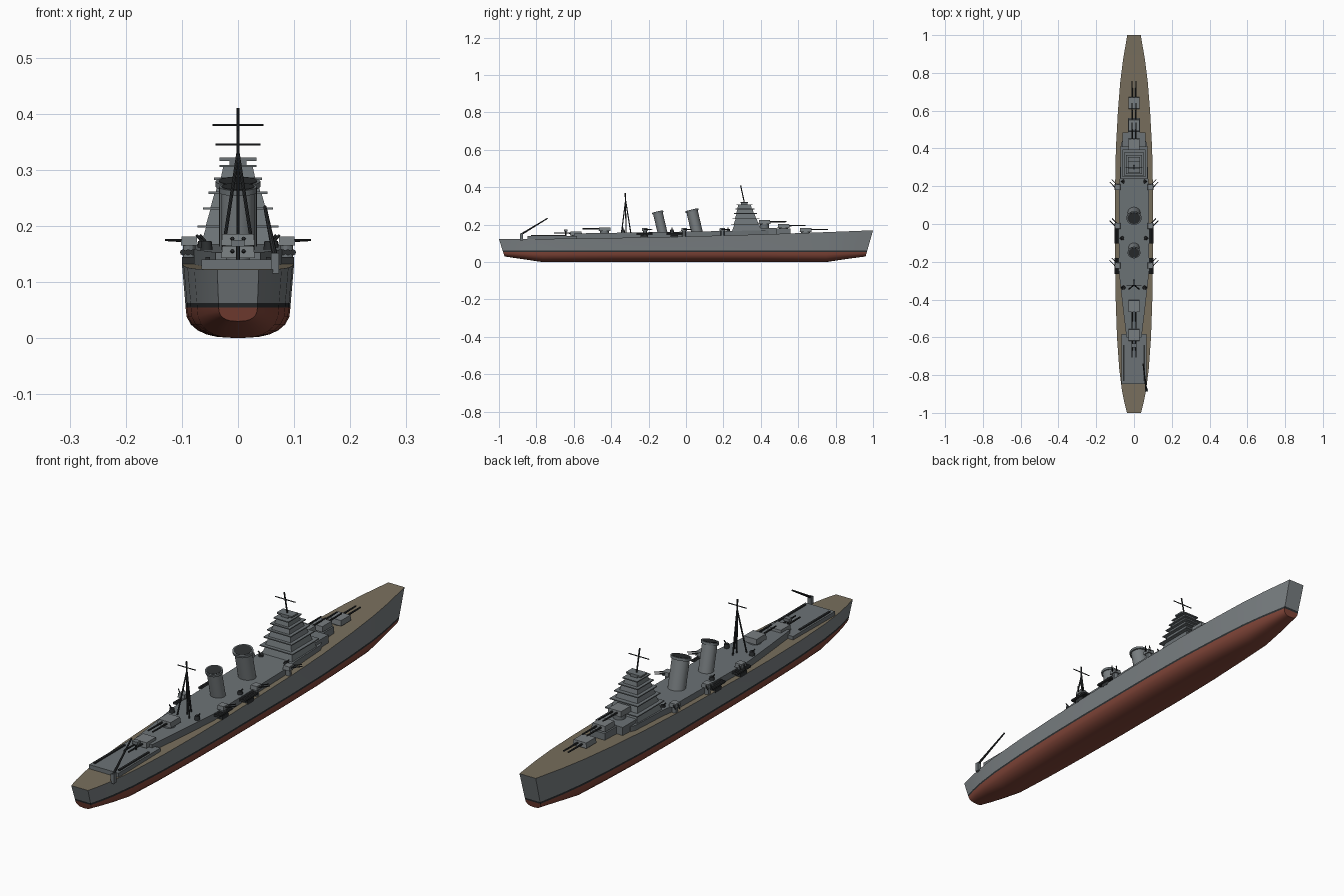
import bpy, bmesh, math
from mathutils import Vector

cube = bpy.data.objects.get("Cube")
if cube:
    bpy.data.objects.remove(cube)


def material(name, rgb):
    m = bpy.data.materials.new(name)
    m.use_nodes = True
    m.diffuse_color = (*rgb, 1)
    m.node_tree.nodes["Principled BSDF"].inputs["Base Color"].default_value = (*rgb, 1)
    return m


GREY = material("hull_grey", (0.19, 0.21, 0.22))
STEEL = material("steel_grey", (0.15, 0.17, 0.18))
DARK = material("dark_metal", (0.025, 0.028, 0.03))
RED = material("bottom_red", (0.22, 0.06, 0.04))
WOOD = material("deck_wood", (0.19, 0.16, 0.11))
made = []


def finish(name, bm, *mats):
    bmesh.ops.recalc_face_normals(bm, faces=bm.faces)
    mesh = bpy.data.meshes.new(name)
    bm.to_mesh(mesh)
    bm.free()
    for m in mats:
        mesh.materials.append(m)
    ob = bpy.data.objects.new(name, mesh)
    bpy.context.collection.objects.link(ob)
    made.append(ob)
    return ob


def box(name, x, y, z0, z1, hx, hy, mat=STEEL, taper=1.0):
    """Box standing on z0, with half sizes hx, hy and a scaled top."""
    bm = bmesh.new()
    bmesh.ops.create_cube(bm, size=2)
    for v in bm.verts:
        k = taper if v.co.z > 0 else 1
        v.co = (x + v.co.x * hx * k, y + v.co.y * hy * k, z1 if v.co.z > 0 else z0)
    return finish(name, bm, mat)


def rod(name, a, b, r1, r2=None, mat=DARK, sides=8, squash=1.0):
    """Round bar from a to b."""
    a, b = Vector(a), Vector(b)
    bm = bmesh.new()
    bmesh.ops.create_cone(bm, cap_ends=True, segments=sides, radius1=r1,
                          radius2=r1 if r2 is None else r2, depth=(b - a).length)
    bmesh.ops.scale(bm, vec=(1, squash, 1), verts=bm.verts)
    d = (b - a).normalized()
    turn = Vector((0, 0, 1)).rotation_difference(d).to_matrix()
    bmesh.ops.rotate(bm, matrix=turn, verts=bm.verts)
    bmesh.ops.translate(bm, vec=(a + b) / 2, verts=bm.verts)
    return finish(name, bm, mat)


def deck_z(y):
    return 0.137 + 0.024 * y + 0.009 * y * y


# Hull: (y, half beam, keel height) stations joined by rounded sections
stations = [(-1, .037, .03), (-.95, .05, .023), (-.88, .064, .014), (-.77, .078, 0),
            (-.6, .09, 0), (-.4, .097, 0), (-.2, .1, 0), (.2, .1, 0), (.4, .096, 0),
            (.6, .085, 0), (.75, .073, 0), (.87, .058, .015), (.94, .046, .023), (1, .036, .03)]
bm = bmesh.new()
rings = []
for y, half, keel in stations:
    top = deck_z(y)
    side = [(half, top), (half * .94, .063), (half * .935, .055)]
    for f in (.7, .45, .25, .12, .04, 0):
        side.append((half * .935 * (1 - (1 - f) ** 2.5) ** .4, keel + (.055 - keel) * f))
    pts = side + [(-x, z) for x, z in side[-2::-1]]
    rake = max(0, abs(y) - .75) / .25 * (.04 if y > 0 else .03)
    rings.append([bm.verts.new((x, y - math.copysign(rake, y) * (top - z) / (top - .03), z))
                  for x, z in pts])
n = len(rings[0])


def band(k):
    k = min(k, n - 2 - k)
    return 3 if k < 0 else min(k, 2)


for r, s in zip(rings, rings[1:]):
    for k in range(n):
        j = (k + 1) % n
        bm.faces.new((r[k], r[j], s[j], s[k])).material_index = band(k)
for r in (rings[0], rings[-1]):
    for k in range(n // 2):
        quad = dict.fromkeys((r[k], r[k + 1], r[n - 2 - k], r[n - 1 - k]))
        bm.faces.new(list(quad)).material_index = min(k, 2)
finish("hull", bm, GREY, DARK, RED, WOOD)


# Long deckhouse following the sheer of the deck
outline = [(-.6, .04), (-.45, .058), (-.27, .078), (.2, .08), (.25, .074), (.42, .07), (.44, .062)]
bm = bmesh.new()
rows = []
for y, w in outline:
    z = .153 + .016 * (y + .6)
    rows.append([bm.verts.new(p) for p in ((w, y, .11), (w, y, z), (-w, y, z), (-w, y, .11))])
for r, s in zip(rows, rows[1:]):
    for k in range(4):
        bm.faces.new((r[k], r[(k + 1) % 4], s[(k + 1) % 4], s[k]))
bm.faces.new(rows[0])
bm.faces.new(rows[-1])
finish("deckhouse", bm, STEEL)

# Aircraft platform with catapult rails
box("aircraft_platform", 0, -.715, .11, .14, .065, .132)
for s in (-1, 1):
    box("catapult_rail", s * .054, -.735, .14, .145, .004, .095, DARK)

# Stepped supports of the forward turrets
box("forward_house", 0, .43, .14, .183, .06, .055)
box("forward_step", 0, .505, .14, .18, .033, .055)


def main_turret(name, y, z, facing, base):
    rod(name + "_barbette", (0, y, base), (0, y, z + .002), .024, mat=STEEL, sides=20)
    t = box(name, 0, y, z, z + .021, .03, .032, GREY, .93)
    for s in (-1, 1):
        rod(name + "_barrel", (s * .01, y + facing * .02, z + .012),
            (s * .01, y + facing * .118, z + .013), .004, .003)


main_turret("bow_turret", .64, .162, 1, .14)
main_turret("second_turret", .522, .183, 1, .15)
main_turret("third_turret", .42, .203, 1, .15)
main_turret("upper_stern_turret", -.435, .165, -1, .14)
main_turret("stern_turret", -.588, .143, -1, .12)
box("stern_light_gun", 0, -.643, .163, .175, .012, .01)
rod("stern_gun_post", (0, -.643, .14), (0, -.643, .165), .004)

# Bridge tower: tapering storeys, each under a wider platform
tiers = [(.165, .2, .072, .085), (.2, .232, .062, .072), (.232, .26, .053, .061),
         (.26, .285, .043, .051), (.285, .308, .033, .042)]
for z0, z1, w, d in tiers:
    y = .325 - (z0 - .165) * .1
    box("bridge_storey", 0, y, z0, z1, w * .93, d * .93, STEEL, .84)
    box("bridge_platform", 0, y, z1 - .003, z1 + .001, w, d, STEEL)
box("range_finder", 0, .312, .316, .322, .033, .02, STEEL)
box("range_finder_base", 0, .312, .306, .318, .015, .018, STEEL)
rod("fore_mast", (0, .312, .318), (0, .292, .41), .003)
rod("fore_yard", (-.045, .298, .38), (.045, .298, .38), .002)

# Raked funnels with rims
for y, z, r, length in ((.06, .155, .034, .128), (-.125, .155, .029, .118)):
    foot = Vector((0, y, z))
    lean = Vector((0, -.23, .97)).normalized()
    head = foot + lean * length
    rod("funnel", foot, head, r, mat=GREY, sides=24, squash=.9)
    rod("funnel_rim", head - lean * .01, head, r * 1.17, mat=STEEL, sides=24, squash=.9)
    rod("funnel_mouth", head, head + lean * .001, r, mat=DARK, sides=24, squash=.9)

# Tripod after mast
rod("after_mast", (0, -.32, .155), (0, -.325, .37), .003)
for s in (-1, 1):
    rod("after_mast_leg", (s * .027, -.345, .155), (0, -.323, .33), .003)
rod("after_mast_strut", (0, -.295, .155), (0, -.323, .33), .003)
rod("after_yard", (-.04, -.324, .345), (.04, -.324, .345), .002)

# Side batteries, torpedo tubes and light guns
for s in (-1, 1):
    for y in (.195, -.01, -.22):
        rod("side_gun_pedestal", (s * .087, y, .125), (s * .087, y, .167), .011, mat=STEEL, sides=12)
        box("side_gun_house", s * .087, y, .165, .181, .015, .016, GREY, .9)
        for off in (-.006, .006):
            foot = Vector((s * (.09 - off), y + off, .174))
            rod("side_gun_barrel", foot, foot + Vector((s * .033, .034, .001)), .003, .002)
    for y in (-.062, -.222):
        box("tube_mount", s * .088, y, .13, .145, .012, .02, DARK)
        for k in (-1, 0, 1):
            x = s * (.089 + k * .009)
            rod("torpedo_tube", (x, y - .042, .153), (x, y + .042, .153), .0055)
    for x, y in ((.056, .225), (.062, -.075), (.056, -.337)):
        rod("light_gun_tub", (s * x, y, .155), (s * x, y, .173), .011, .009, mat=DARK, sides=12)
        rod("light_gun_barrel", (s * x, y, .17), (s * (x + .012), y, .184), .0025)

# Stern crane
box("crane_post", .066, -.88, .115, .152, .007, .008)
rod("crane_boom", (.066, -.885, .146), (.048, -.74, .234), .005, .003)

# Smooth round forms while keeping hard edges
bpy.ops.object.select_all(action="DESELECT")
for ob in made:
    ob.select_set(True)
bpy.context.view_layer.objects.active = made[0]
bpy.ops.object.shade_smooth_by_angle(angle=math.radians(30))
